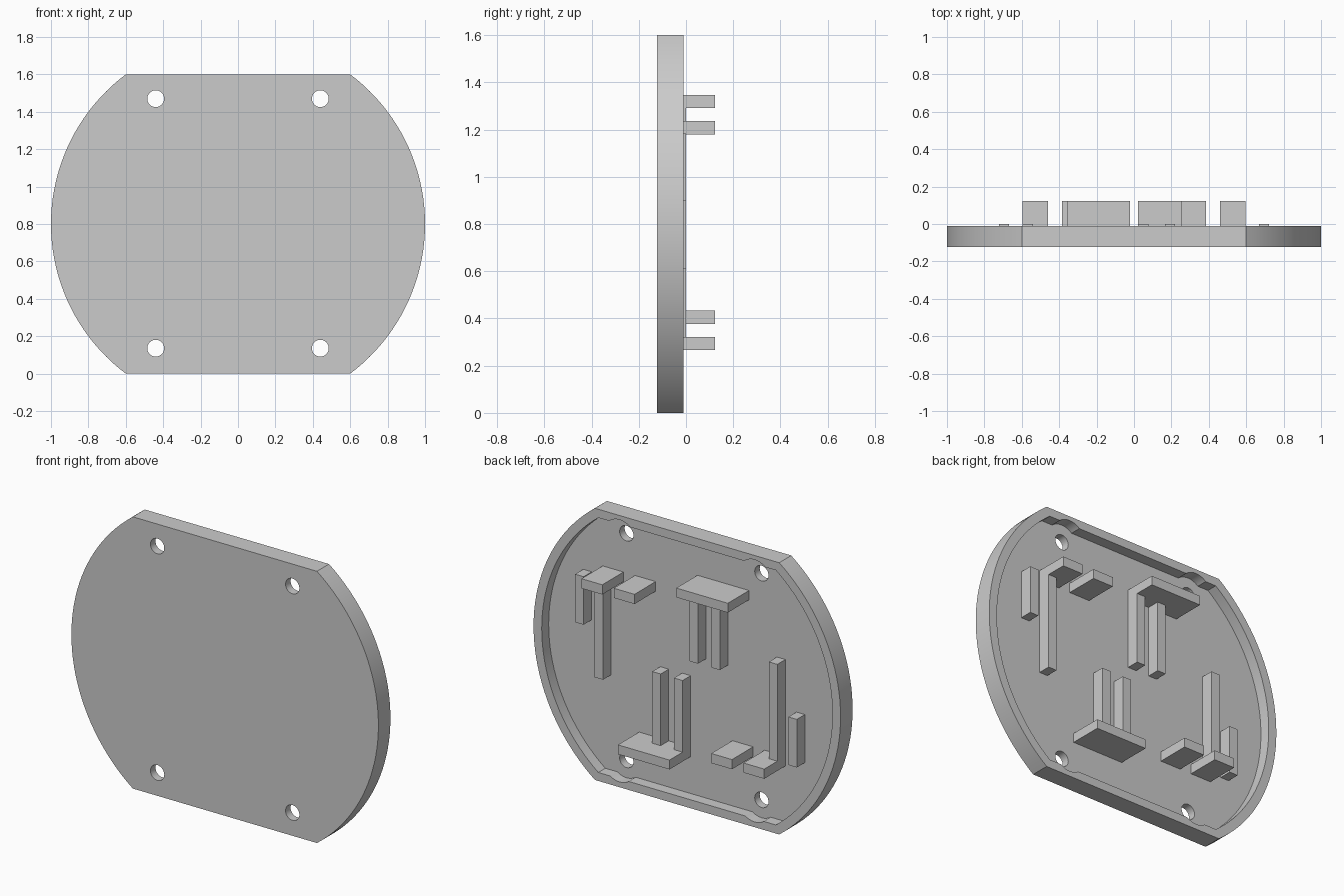
import bpy, bmesh, math

if "Cube" in bpy.data.objects:
    bpy.data.objects.remove(bpy.data.objects["Cube"], do_unlink=True)

MID = 0.8                            # height of the disc centre
FRONT, RIM, FLOOR = -0.122, -0.01, -0.075
BAR_TOP, PLATE_TOP = 0.0, 0.122
HOLES = [(sx * 0.44, z) for sx in (-1, 1) for z in (0.136, 1.47)]

grey = bpy.data.materials.new("plain grey")
grey.use_nodes = True
grey.diffuse_color = (0.6, 0.6, 0.6, 1)
grey.node_tree.nodes["Principled BSDF"].inputs["Base Color"].default_value = (0.6, 0.6, 0.6, 1)


def prism(name, outline, y0, y1):
    """Extrude an (x, z) outline from y0 to y1."""
    bm = bmesh.new()
    face = bm.faces.new([bm.verts.new((x, y0, z)) for x, z in outline])
    out = bmesh.ops.extrude_face_region(bm, geom=[face])
    verts = [v for v in out["geom"] if isinstance(v, bmesh.types.BMVert)]
    bmesh.ops.translate(bm, verts=verts, vec=(0, y1 - y0, 0))
    bmesh.ops.recalc_face_normals(bm, faces=bm.faces)
    mesh = bpy.data.meshes.new(name)
    bm.to_mesh(mesh)
    bm.free()
    mesh.materials.append(grey)
    obj = bpy.data.objects.new(name, mesh)
    bpy.context.collection.objects.link(obj)
    return obj


def box(name, x0, x1, z0, z1, y1):
    return prism(name, [(x0, z0), (x1, z0), (x1, z1), (x0, z1)], FLOOR - 0.01, y1)


def circle(x, z, r, n=40):
    return [(x + r * math.cos(math.tau * i / n), z + r * math.sin(math.tau * i / n))
            for i in range(n)]


def flat_disc(r, half, n=40):
    """Circle of radius r with flat top and bottom at +-half."""
    a = math.asin(half / r)
    right = [(r * math.cos(t), MID + r * math.sin(t))
             for t in (-a + 2 * a * i / n for i in range(n + 1))]
    return right + [(-x, z) for x, z in reversed(right)]


def cut(obj, cutter):
    cutter.hide_render = True
    mod = obj.modifiers.new("cut", "BOOLEAN")
    mod.operation, mod.solver, mod.object = "DIFFERENCE", "EXACT", cutter
    bpy.context.view_layer.objects.active = obj
    bpy.ops.object.modifier_apply(modifier=mod.name)
    bpy.data.objects.remove(cutter, do_unlink=True)


# Cover disc with a shallow recess, clearances round the holes, and the holes
cover = prism("cover", flat_disc(1.0, 0.8), FRONT, RIM)
cut(cover, prism("recess_cutter", flat_disc(0.947, 0.75), FLOOR, 0.2))
for x, z in HOLES:
    cut(cover, prism("clearance_cutter", circle(x, z, 0.105), FLOOR, 0.2))
    cut(cover, prism("hole_cutter", circle(x, z, 0.045), -0.3, 0.2))

bpy.ops.object.select_all(action="DESELECT")
cover.select_set(True)
bpy.context.view_layer.objects.active = cover
bpy.ops.object.shade_smooth_by_angle(angle=math.radians(30))

# Upper set of ribs and ledges; the lower set is the same turned half round
PARTS = [
    ("wide_ledge", -0.358, -0.022, 1.292, 1.347, PLATE_TOP),
    ("inner_rib", -0.078, -0.022, 0.87, 1.292, BAR_TOP),
    ("second_rib", -0.22, -0.165, 0.87, 1.292, BAR_TOP),
    ("small_ledge", 0.25, 0.385, 1.18, 1.237, PLATE_TOP),
    ("corner_ledge", 0.46, 0.595, 1.18, 1.237, PLATE_TOP),
    ("corner_rib", 0.54, 0.595, 0.61, 1.18, BAR_TOP),
    ("outer_rib", 0.667, 0.722, 0.9, 1.183, BAR_TOP),
]
TURN = 1.614                         # twice the height of the turning centre
for name, x0, x1, z0, z1, y1 in PARTS:
    box("upper_" + name, x0, x1, z0, z1, y1)
    box("lower_" + name, -x1, -x0, TURN - z1, TURN - z0, y1)
